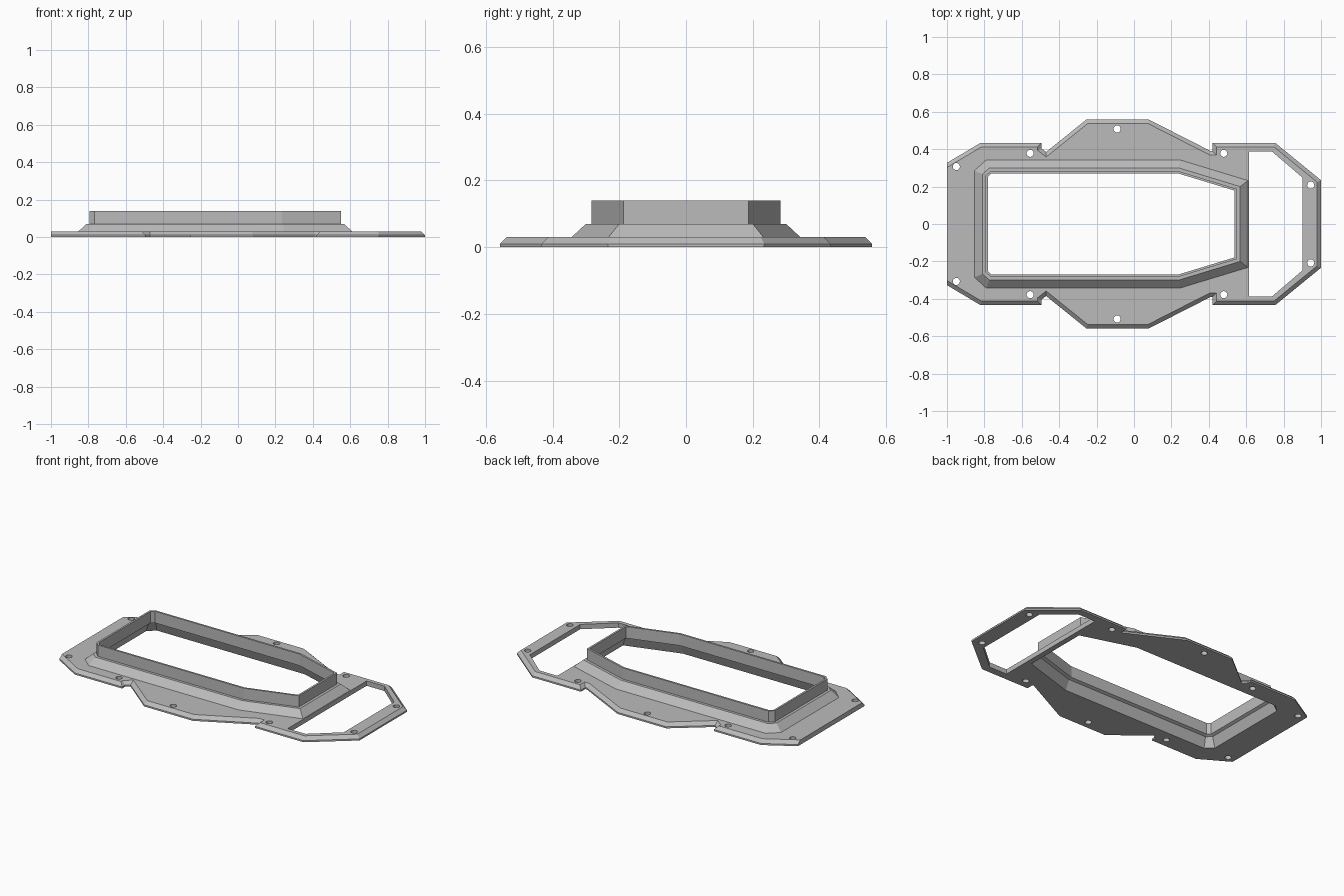
import bpy, bmesh, math
from mathutils import Vector

if "Cube" in bpy.data.objects:
    bpy.data.objects.remove(bpy.data.objects["Cube"])

grey = bpy.data.materials.new("mid grey")
grey.use_nodes = True
grey.diffuse_color = (0.5, 0.5, 0.5, 1)
grey.node_tree.nodes["Principled BSDF"].inputs["Base Color"].default_value = (0.5, 0.5, 0.5, 1)


def mirrored(half):
    """Close a left-to-right half outline across the y = 0 plane."""
    return half + [(x, -y) for x, y in reversed(half)]


def inset(poly, d, skip_left_end=False):
    """Move each edge of a clockwise outline inward by d, with mitred corners."""
    n = len(poly)
    lines = []
    for i in range(n):
        a, b = Vector(poly[i]), Vector(poly[(i + 1) % n])
        t = (b - a).normalized()
        normal = Vector((t.y, -t.x))
        amount = 0 if skip_left_end and i == n - 1 else d
        lines.append((a + normal * amount, t))
    result = []
    for i in range(n):
        (p, t), (q, u) = lines[i - 1], lines[i]
        k = (q - p).cross(u) / t.cross(u)
        result.append(tuple(p + t * k))
    return result


def loft(bm, layers, closed=False):
    """Skin a stack of (outline, z) layers; cap the ends or close into a ring."""
    rings = [[bm.verts.new((x, y, z)) for x, y in poly] for poly, z in layers]
    n = len(rings[0])
    pairs = list(zip(rings, rings[1:]))
    if closed:
        pairs.append((rings[-1], rings[0]))
    else:
        bm.faces.new(rings[0])
        bm.faces.new(rings[-1])
    for lo, hi in pairs:
        for i in range(n):
            j = (i + 1) % n
            bm.faces.new((lo[i], lo[j], hi[j], hi[i]))


def make_object(name, bm):
    bmesh.ops.recalc_face_normals(bm, faces=bm.faces[:])
    mesh = bpy.data.meshes.new(name)
    bm.to_mesh(mesh)
    bm.free()
    mesh.materials.append(grey)
    obj = bpy.data.objects.new(name, mesh)
    bpy.context.collection.objects.link(obj)
    return obj


# Outlines of the plate, the collar foot and the end window
plate = mirrored([(-1, 0.327), (-0.82, 0.434), (-0.495, 0.434), (-0.495, 0.405),
                  (-0.47, 0.385), (-0.255, 0.558), (0.08, 0.558), (0.41, 0.39),
                  (0.42, 0.39), (0.42, 0.434), (0.755, 0.434), (1, 0.234)])
foot = mirrored([(-0.853, 0.285), (-0.79, 0.343), (0.245, 0.343), (0.61, 0.232)])
window = mirrored([(0.614, 0.388), (0.737, 0.388), (0.902, 0.247)])

# Flat plate with a chamfered rim
bm = bmesh.new()
loft(bm, [(plate, 0), (plate, 0.01), (inset(plate, 0.021, True), 0.03)])
base_plate = make_object("base_plate", bm)

# Cutter: main opening, end window and screw holes
bm = bmesh.new()
loft(bm, [(inset(foot, 0.03), -0.1), (inset(foot, 0.03), 0.1)])
loft(bm, [(window, -0.1), (window, 0.1)])
for hx, hy in [(-0.95, 0.307), (-0.555, 0.378), (-0.09, 0.508), (0.48, 0.378), (0.945, 0.208)]:
    for side in (1, -1):
        circle = [(hx + 0.019 * math.cos(a), side * hy - 0.019 * math.sin(a))
                  for a in (math.tau * i / 20 for i in range(20))]
        loft(bm, [(circle, -0.1), (circle, 0.1)])
cutter = make_object("opening_cutter", bm)
cutter.hide_render = True

mod = base_plate.modifiers.new("openings", "BOOLEAN")
mod.operation = "DIFFERENCE"
mod.solver = "EXACT"
mod.object = cutter
bpy.context.view_layer.objects.active = base_plate
bpy.ops.object.modifier_apply(modifier=mod.name)
bpy.data.objects.remove(cutter)

# Raised collar: sloped foot, narrow ledge, thin upright wall, stepped inside
profile = [(0, 0.03), (0.043, 0.07), (0.06, 0.07), (0.06, 0.14), (0.072, 0.14),
           (0.072, 0.068), (0.055, 0.06), (0.03, 0)]
bm = bmesh.new()
loft(bm, [(inset(foot, d), z) for d, z in profile], closed=True)
make_object("raised_collar", bm)
